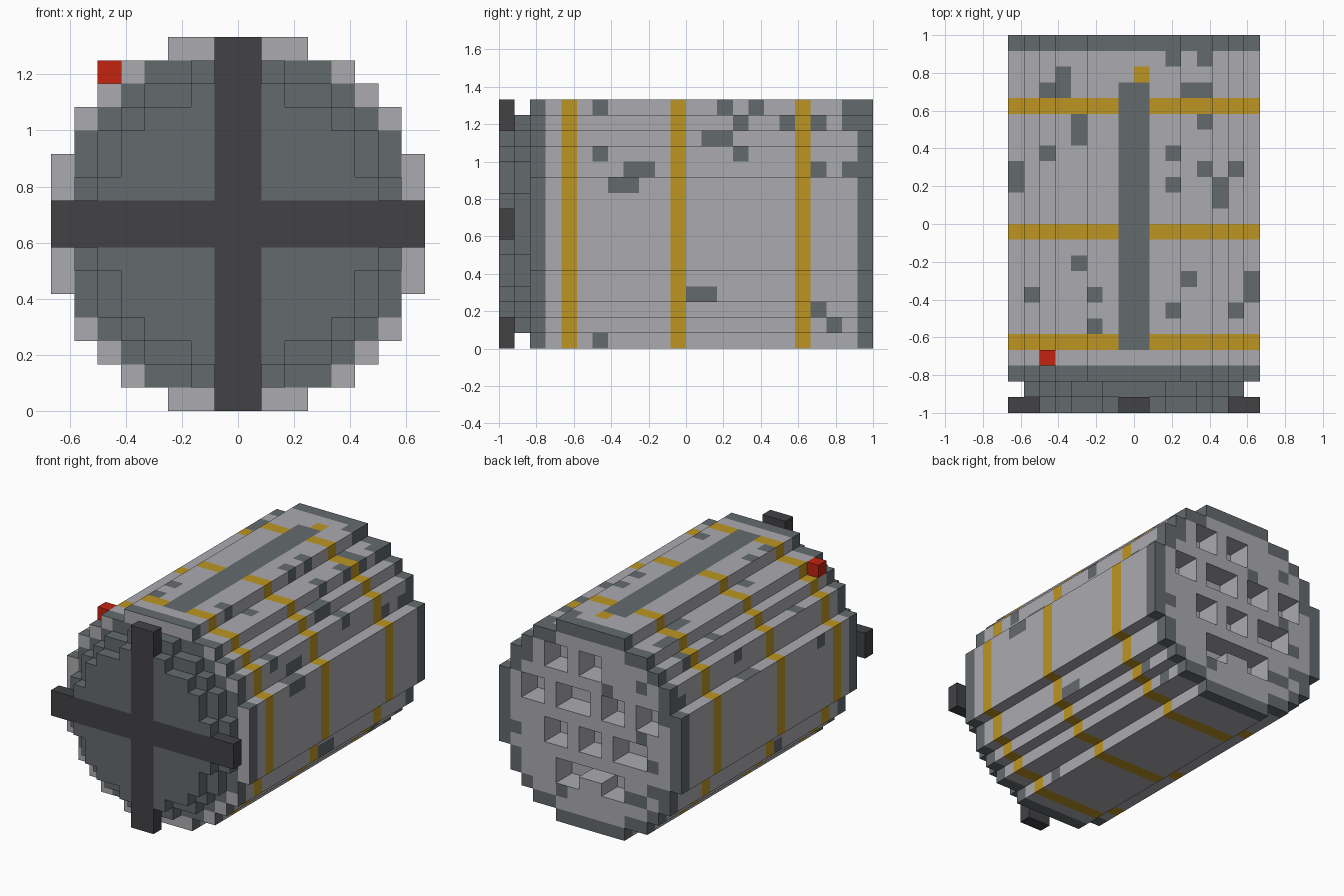
import bpy, bmesh
from mathutils import Vector

old = bpy.data.objects.get("Cube")
if old:
    bpy.data.objects.remove(old, do_unlink=True)

CELL = 1 / 12
WIDE, LONG = 16, 24


# Materials
def linear(c):
    c /= 255
    return c / 12.92 if c <= 0.04045 else ((c + 0.055) / 1.055) ** 2.4


def material(name, *rgb):
    m = bpy.data.materials.new(name)
    colour = [linear(c) for c in rgb] + [1]
    m.use_nodes = True
    m.diffuse_color = colour
    m.node_tree.nodes["Principled BSDF"].inputs["Base Color"].default_value = colour
    return m


LIGHT, DARK, BLACK, GOLD, RED = range(5)
MATERIALS = [
    material("light grey", 171, 171, 176),
    material("slate grey", 100, 106, 109),
    material("charcoal", 66, 65, 69),
    material("gold", 188, 149, 33),
    material("red", 194, 36, 16),
]

# Block faces: direction, and the two edge directions spanning the face
AXES = [Vector(v) for v in ((1, 0, 0), (0, 1, 0), (0, 0, 1))]


def build(name, cells, paint):
    """Skin a set of block cells with quads, coloured by paint(cell, direction)."""
    bm = bmesh.new()
    verts = {}

    def corner(p):
        key = tuple(round(c) for c in p)
        if key not in verts:
            verts[key] = bm.verts.new(((p.x - WIDE / 2) * CELL,
                                       (p.y - LONG / 2) * CELL, p.z * CELL))
        return verts[key]

    for cell in sorted(cells):
        for a in range(3):
            for sign in (-1, 1):
                d = AXES[a] * sign
                beyond = tuple(int(c + n) for c, n in zip(cell, d))
                if beyond in cells:
                    continue
                u, v = AXES[(a + 1) % 3], AXES[(a + 2) % 3]
                base = Vector(cell) + (AXES[a] if sign > 0 else Vector())
                ring = [base, base + u, base + u + v, base + v]
                if sign < 0:
                    ring.reverse()
                face = bm.faces.new([corner(p) for p in ring])
                face.material_index = paint(cell, (a, sign), beyond)
    mesh = bpy.data.meshes.new(name)
    bm.to_mesh(mesh)
    bm.free()
    for m in MATERIALS:
        mesh.materials.append(m)
    obj = bpy.data.objects.new(name, mesh)
    bpy.context.collection.objects.link(obj)
    return obj


def disc(top_half):
    """Mirror half-widths, listed from the top row down, into a set of (x, z) cells."""
    rows = top_half + top_half[::-1]
    return {(i, k) for k, h in enumerate(rows) for i in range(8 - h, 8 + h)}


def layer(shape, start, stop):
    return {(i, j, k) for i, k in shape for j in range(start, stop)}


def box(xs, ys, zs):
    return {(i, j, k) for i in range(*xs) for j in range(*ys) for k in range(*zs)}


HULL = disc([3, 5, 6, 7, 7, 8, 8, 8])
FRONT_DARK = disc([0, 4, 5, 6, 7, 7, 7, 7])
MIDDLE = disc([0, 2, 4, 5, 6, 6, 7, 7])
INNER = disc([0, 0, 2, 4, 5, 5, 6, 6])
CROSS = {(i, k) for i in range(WIDE) for k in range(WIDE) if i in (7, 8) or k in (7, 8)}
BACK_LIGHT = {(i, k) for i, k in HULL
              if {(i + 1, k), (i - 1, k), (i, k + 1), (i, k - 1)} <= HULL}

# Rear vents: rows of (column start, column end), counted from the model's left
vents = set()
for bottom, row in ((12, ((4, 6), (7, 9))),
                    (9, ((2, 4), (5, 8), (9, 11), (12, 14))),
                    (6, ((4, 6), (7, 9), (10, 13))),
                    (3, ((5, 11),))):
    for start, end in row:
        vents |= box((16 - end, 16 - start), (22, 24), (bottom, bottom + 2))
vents -= box((7, 9), (22, 24), (3, 4))

# Worn patches, as cells on the upper, right-hand, left-hand and rear faces
WORN_TOP = {(3, 20), (3, 21), (2, 20), (4, 17), (4, 18), (2, 16), (0, 14), (0, 15),
            (10, 22), (12, 22), (11, 20), (12, 20), (12, 18), (10, 16), (12, 15),
            (14, 15), (10, 14), (13, 13), (13, 14), (4, 9), (1, 7), (5, 7), (5, 5),
            (11, 8), (10, 6), (15, 7), (15, 8), (14, 6)}
WORN_PLUS = {(6, 15), (6, 12), (7, 10), (8, 10), (8, 11), (9, 11), (14, 15), (16, 15),
             (15, 14), (15, 12), (13, 13), (14, 13), (18, 14), (20, 14), (20, 11),
             (22, 15), (22, 14), (22, 11), (12, 3), (13, 3), (6, 0), (20, 2), (21, 1)}
WORN_MINUS = {(6, 10), (15, 12), (20, 13), (22, 11), (10, 3)}
WORN_BACK = {(6, 11), (3, 8), (4, 3), (3, 3), (2, 6), (1, 10), (13, 12), (3, 12),
             (2, 4), (10, 2), (14, 6)}


def paint_body(cell, face, beyond):
    i, j, k = cell
    if beyond in vents:
        return LIGHT
    if face == (1, -1):
        return DARK if (i, k) in FRONT_DARK else LIGHT
    if face == (1, 1):
        return LIGHT if (i, k) in BACK_LIGHT and (i, k) not in WORN_BACK else DARK
    if j in (2, 23):
        return DARK
    if face == (2, 1) and k == 15:
        if i in (7, 8) and 4 <= j <= 20:
            return DARK
        if (i, j) == (8, 21):
            return GOLD
    if j in (4, 11, 19):
        return GOLD
    worn = ((face == (2, 1) and (i, j) in WORN_TOP)
            or (face == (0, 1) and (j, k) in WORN_PLUS)
            or (face == (0, -1) and (j, k) in WORN_MINUS))
    return DARK if worn else LIGHT


def plain(colour):
    return lambda cell, face, beyond: colour


# Stepped drum with bands, top stripe and rear vents
build("drum_body", layer(HULL, 2, 24) - vents, paint_body)
# Two stepped plates on the front
build("front_plate_outer", layer(MIDDLE, 1, 2), plain(DARK))
build("front_plate_inner", layer(INNER - CROSS, 0, 1), plain(DARK))
# Cross brace over the front
build("front_cross_brace", layer(CROSS, 0, 1), plain(BLACK))
# Small beacon on the shoulder
build("beacon", {(2, 3, 14)}, plain(RED))
